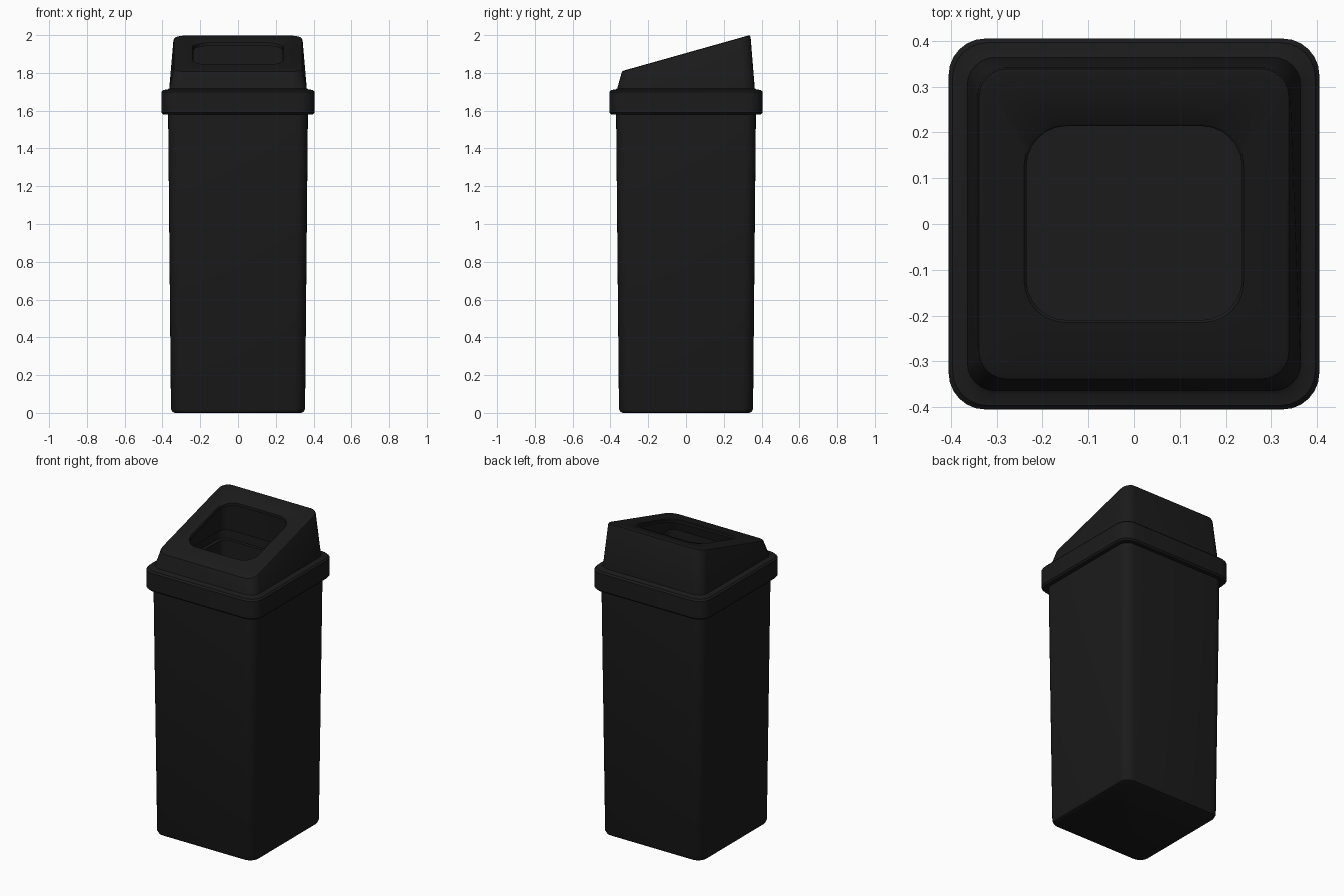
import bpy, bmesh, math

if "Cube" in bpy.data.objects:
    bpy.data.objects.remove(bpy.data.objects["Cube"])

SLOPE, MID = 0.2815, 1.905   # tilted lid plane: z = MID + SLOPE * y
CORNER = 6                   # segments per rounded corner


def ring(bm, hx, hy, r, z, tilt=0.0, cy=0.0):
    """Rounded rectangle of vertices, optionally on the tilted plane."""
    verts = []
    for k, (sx, sy) in enumerate([(1, 1), (-1, 1), (-1, -1), (1, -1)]):
        for i in range(CORNER + 1):
            a = math.radians(90 * (k + i / CORNER))
            x = sx * (hx - r) + r * math.cos(a)
            y = cy + sy * (hy - r) + r * math.sin(a)
            verts.append(bm.verts.new((x, y, z + tilt * y)))
    return verts


def loft(name, rings, closed=False):
    """Skin a list of rings; either join last to first or cap both ends."""
    bm = bmesh.new()
    loops = [ring(bm, *spec) for spec in rings]
    pairs = list(zip(loops, loops[1:]))
    if closed:
        pairs.append((loops[-1], loops[0]))
    for a, b in pairs:
        n = len(a)
        for i in range(n):
            j = (i + 1) % n
            bm.faces.new((a[i], a[j], b[j], b[i]))
    if not closed:
        bm.faces.new(loops[0][::-1])
        bm.faces.new(loops[-1])
    bmesh.ops.recalc_face_normals(bm, faces=bm.faces)
    mesh = bpy.data.meshes.new(name)
    bm.to_mesh(mesh)
    bm.free()
    obj = bpy.data.objects.new(name, mesh)
    bpy.context.collection.objects.link(obj)
    mesh.materials.append(black)
    bpy.context.view_layer.objects.active = obj
    obj.select_set(True)
    bpy.ops.object.shade_smooth_by_angle(angle=math.radians(35))
    obj.select_set(False)
    return obj


def sq(h, r, z):
    return (h, h, r, z)


def top(hx, hy, r, drop=0.0, cy=0.0):
    return (hx, hy, r, MID - drop, SLOPE, cy)


black = bpy.data.materials.new("black_plastic")
black.diffuse_color = (0.011, 0.011, 0.011, 1)
black.use_nodes = True
black.node_tree.nodes["Principled BSDF"].inputs["Base Color"].default_value = black.diffuse_color

# Tapered, hollow bin body
loft("bin_body", [
    sq(0.335, 0.05, 0.0), sq(0.348, 0.058, 0.006), sq(0.355, 0.06, 0.022),
    sq(0.370, 0.06, 1.58), sq(0.371, 0.06, 1.63),
    sq(0.350, 0.05, 1.63), sq(0.335, 0.05, 0.025),
])

# Lid: overhanging skirt, raised sloping hood, opening and inner wall
loft("lid", [
    sq(0.372, 0.06, 1.58), sq(0.396, 0.075, 1.58), sq(0.405, 0.08, 1.59),
    sq(0.405, 0.08, 1.70), sq(0.396, 0.075, 1.71), sq(0.372, 0.06, 1.712),
    sq(0.364, 0.06, 1.718),
    top(0.342, 0.342, 0.06, 0.012), top(0.338, 0.338, 0.058, 0.003),
    top(0.328, 0.328, 0.055),
    top(0.240, 0.217, 0.09, 0.0, 0.002), top(0.235, 0.212, 0.088, 0.005, 0.002),
    top(0.235, 0.212, 0.088, 0.022, 0.002),
    top(0.320, 0.320, 0.05, 0.022),
    sq(0.343, 0.05, 1.70), sq(0.372, 0.06, 1.69),
], closed=True)
